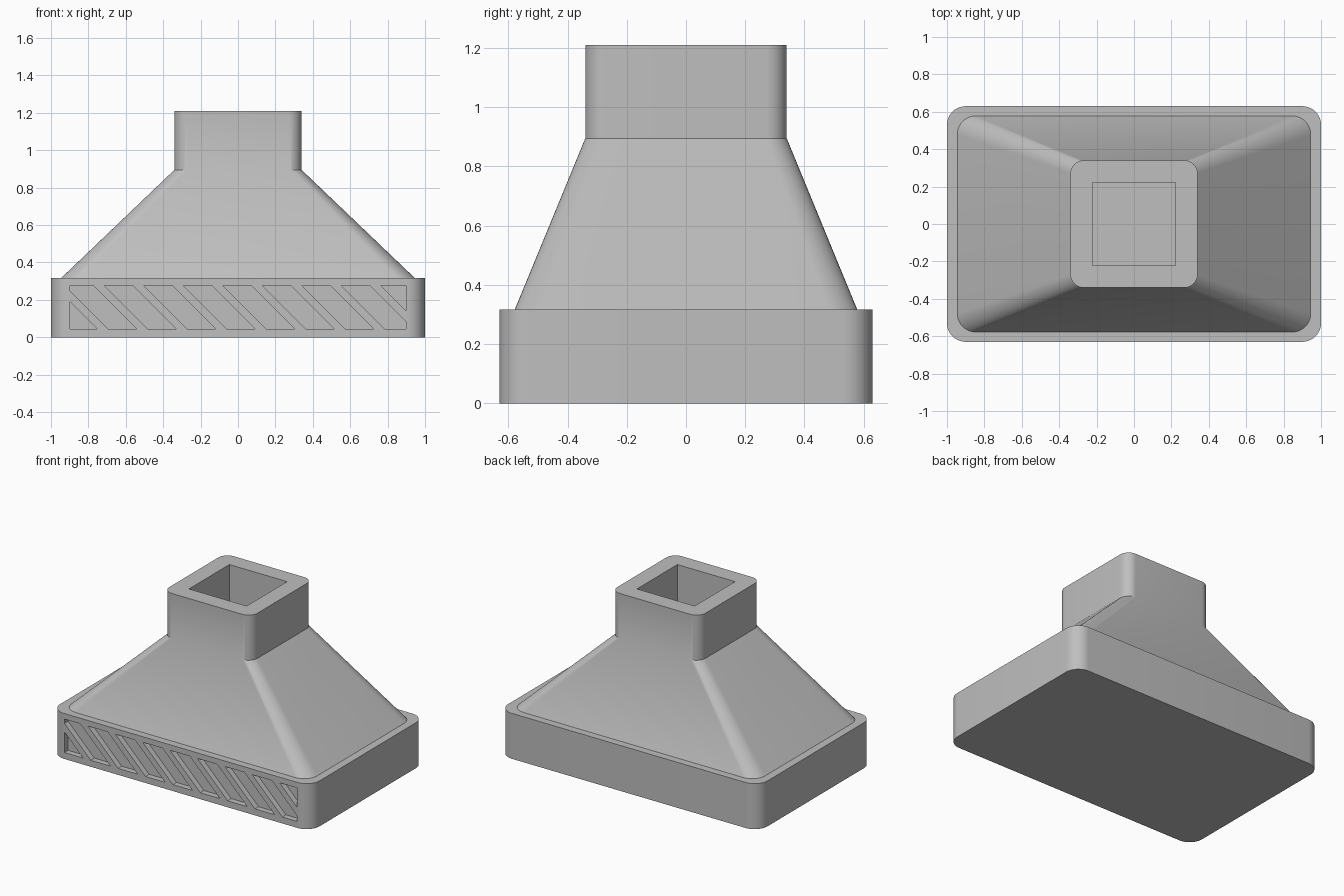
import bpy
import bmesh
import math
from mathutils import Vector

old = bpy.data.objects.get("Cube")
if old:
    bpy.data.objects.remove(old, do_unlink=True)

# Single plain grey
grey = bpy.data.materials.new("warm_grey")
grey.use_nodes = True
colour = (0.52, 0.52, 0.52, 1)
grey.diffuse_color = colour
grey.node_tree.nodes["Principled BSDF"].inputs["Base Color"].default_value = colour


def rounded_ring(bm, half_x, half_y, radius, z, steps=10):
    """Ring of vertices around a rounded rectangle."""
    ring = []
    for corner, (sx, sy) in enumerate([(1, 1), (-1, 1), (-1, -1), (1, -1)]):
        for i in range(steps + 1):
            a = (corner + i / steps) * math.pi / 2
            ring.append(bm.verts.new((sx * (half_x - radius) + radius * math.cos(a),
                                      sy * (half_y - radius) + radius * math.sin(a), z)))
    return ring


def to_object(name, bm):
    bmesh.ops.recalc_face_normals(bm, faces=bm.faces)
    mesh = bpy.data.meshes.new(name)
    bm.to_mesh(mesh)
    bm.free()
    mesh.materials.append(grey)
    obj = bpy.data.objects.new(name, mesh)
    bpy.context.collection.objects.link(obj)
    return obj


def loft(name, sections):
    """Solid through a stack of rounded rectangles."""
    bm = bmesh.new()
    rings = [rounded_ring(bm, *s) for s in sections]
    for low, high in zip(rings, rings[1:]):
        for i in range(len(low)):
            j = (i + 1) % len(low)
            bm.faces.new((low[i], low[j], high[j], high[i]))
    bm.faces.new(rings[0][::-1])
    bm.faces.new(rings[-1])
    return to_object(name, bm)


def cut_and_shade(obj, cutter):
    """Apply the cut, then smooth the rounded corners."""
    cutter.hide_render = True
    mod = obj.modifiers.new("cut", 'BOOLEAN')
    mod.operation = 'DIFFERENCE'
    mod.solver = 'EXACT'
    mod.object = cutter
    bpy.ops.object.select_all(action='DESELECT')
    obj.select_set(True)
    bpy.context.view_layer.objects.active = obj
    bpy.ops.object.modifier_apply(modifier=mod.name)
    bpy.data.objects.remove(cutter, do_unlink=True)
    bpy.ops.object.shade_smooth_by_angle(angle=math.radians(30))


BASE_TOP, NECK_LOW, NECK_TOP = 0.317, 0.895, 1.21
FRONT = -0.63

# Base tray
base = loft("base", [(1, 0.63, 0.1, 0), (1, 0.63, 0.1, BASE_TOP)])

# Slanted grille slots, clipped to a rectangle and sunk into the front
LOW, HIGH, EDGE, PITCH, WIDTH, DEPTH = 0.045, 0.278, 0.897, 0.211, 0.152, 0.04
slant = HIGH - LOW
bm = bmesh.new()
for k in range(10):
    x = -1.138 + k * PITCH
    corners = [(x, HIGH), (x + WIDTH, HIGH), (x + WIDTH + slant, LOW), (x + slant, LOW)]
    bm.faces.new([bm.verts.new((cx, FRONT - 0.05, cz)) for cx, cz in corners])
for side in (-1, 1):
    bmesh.ops.bisect_plane(bm, geom=bm.verts[:] + bm.edges[:] + bm.faces[:],
                           plane_co=(side * EDGE, 0, 0), plane_no=(side, 0, 0),
                           clear_outer=True)
result = bmesh.ops.extrude_face_region(bm, geom=bm.faces[:], use_keep_orig=True)
moved = [v for v in result["geom"] if isinstance(v, bmesh.types.BMVert)]
bmesh.ops.translate(bm, verts=moved, vec=Vector((0, 0.05 + DEPTH, 0)))
cut_and_shade(base, to_object("grille_cutter", bm))

# Tapered hood with its straight neck
hood = loft("hood_and_neck", [(0.945, 0.578, 0.1, BASE_TOP),
                              (0.34, 0.34, 0.07, NECK_LOW),
                              (0.34, 0.34, 0.07, NECK_TOP)])

# Square duct opening in the neck
bm = bmesh.new()
bmesh.ops.create_cube(bm, size=1)
DUCT_FLOOR = 0.6
bmesh.ops.scale(bm, verts=bm.verts, vec=(0.445, 0.445, 1))
bmesh.ops.translate(bm, verts=bm.verts, vec=(0, 0, DUCT_FLOOR + 0.5))
cut_and_shade(hood, to_object("duct_cutter", bm))
